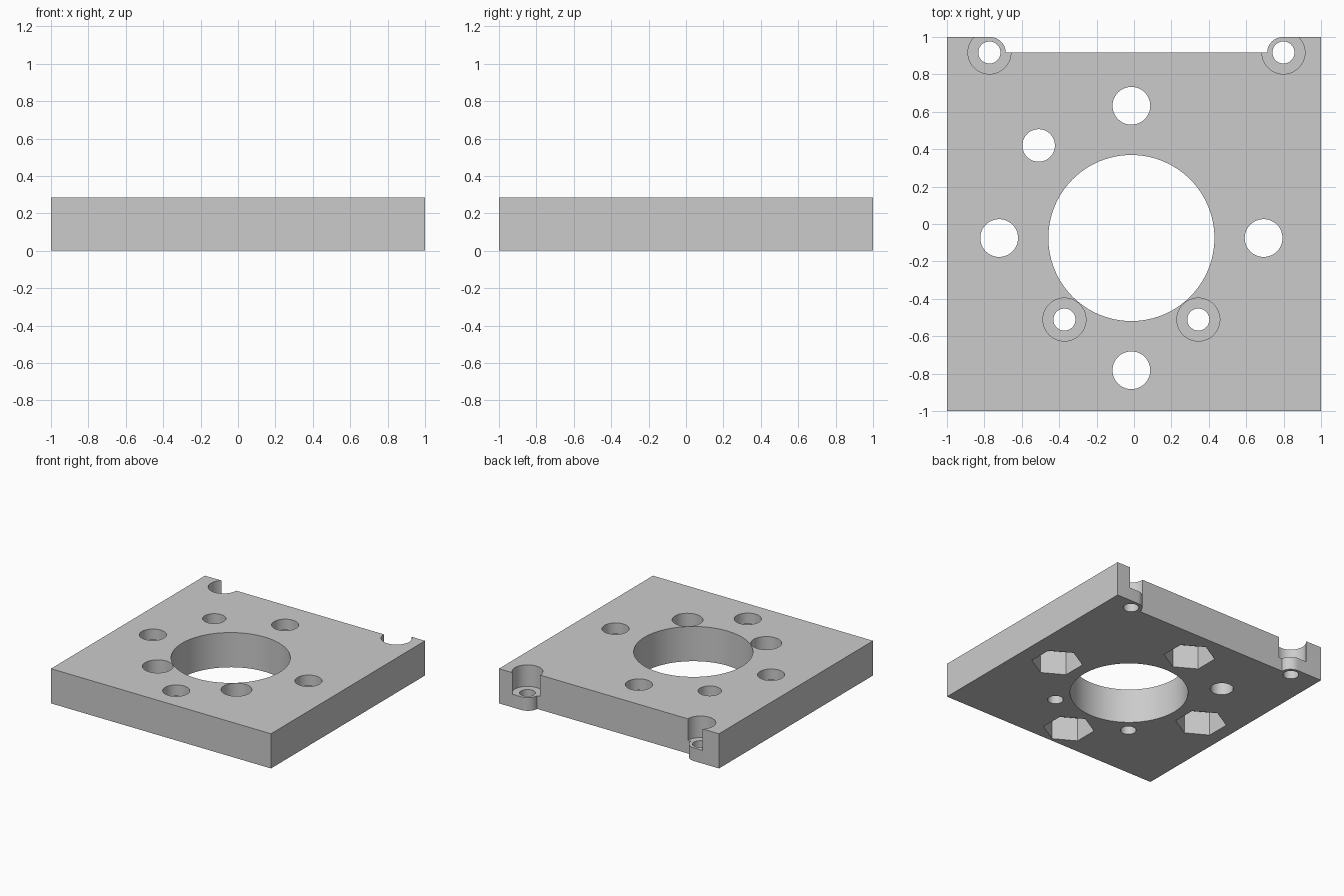
import bpy, bmesh, math

cube = bpy.data.objects.get("Cube")
if cube:
    bpy.data.objects.remove(cube, do_unlink=True)

HEIGHT = 0.285
SEAT = 0.108          # floor of the screw counterbores
NUT_TOP = 0.195       # ceiling of the nut pockets
CX, CY = -0.014, -0.075
BACK_Y = 0.917
EAR_L, EAR_R = -0.773, 0.799

grey = bpy.data.materials.new("plain grey")
grey.use_nodes = True
colour = (0.6, 0.6, 0.6, 1)
grey.diffuse_color = colour
grey.node_tree.nodes["Principled BSDF"].inputs["Base Color"].default_value = colour


def prism(name, outline, z0, z1):
    """Extrude a closed xy outline from z0 to z1."""
    bm = bmesh.new()
    face = bm.faces.new([bm.verts.new((x, y, z0)) for x, y in outline])
    out = bmesh.ops.extrude_face_region(bm, geom=[face])
    verts = [v for v in out["geom"] if isinstance(v, bmesh.types.BMVert)]
    bmesh.ops.translate(bm, verts=verts, vec=(0, 0, z1 - z0))
    bmesh.ops.recalc_face_normals(bm, faces=bm.faces)
    mesh = bpy.data.meshes.new(name)
    bm.to_mesh(mesh)
    bm.free()
    mesh.materials.append(grey)
    obj = bpy.data.objects.new(name, mesh)
    bpy.context.collection.objects.link(obj)
    return obj


def arc(x, y, rx, ry, start, end, steps):
    angles = [math.radians(start + (end - start) * i / steps) for i in range(steps + 1)]
    return [(x + rx * math.cos(a), y + ry * math.sin(a)) for a in angles]


# Square plate with a recessed back edge between two rounded ears
ear = 1 - BACK_Y
outline = [(-1, -1), (1, -1), (1, 1)]
outline += arc(EAR_R, BACK_Y, 0.087, ear, 90, 180, 12)
outline += arc(EAR_L, BACK_Y, 0.087, ear, 0, 90, 12)
outline += [(-1, 1)]
plate = prism("mounting_plate", outline, 0, HEIGHT)
bpy.context.view_layer.objects.active = plate
plate.select_set(True)


def cut(x, y, radius, z0=-0.1, z1=HEIGHT + 0.1, sides=48, turn=0):
    """Remove a round or polygonal hole from the plate."""
    ring = arc(x, y, radius, radius, turn, turn + 360, sides)[:-1]
    cutter = prism("hole_cutter", ring, z0, z1)
    cutter.hide_render = True
    mod = plate.modifiers.new("hole", 'BOOLEAN')
    mod.operation = 'DIFFERENCE'
    mod.solver = 'EXACT'
    mod.object = cutter
    bpy.ops.object.modifier_apply(modifier=mod.name)
    bpy.data.objects.remove(cutter, do_unlink=True)


# Central bore and the single plain hole
cut(CX, CY, 0.444, sides=96)
cut(-0.51, 0.42, 0.087)

# Four bolt holes around the bore with hexagonal nut pockets underneath
for i in range(4):
    a = i * math.pi / 2
    x, y = CX + 0.707 * math.cos(a), CY + 0.707 * math.sin(a)
    cut(x, y, 0.101)
    cut(x, y, 0.193, z1=NUT_TOP, sides=6, turn=30)

# Four counterbored screw holes, two of them open at the ears
for x, y in [(CX - 0.358, -0.511), (CX + 0.358, -0.511), (EAR_L, BACK_Y), (EAR_R, BACK_Y)]:
    cut(x, y, 0.059)
    cut(x, y, 0.115, z0=SEAT)

bpy.ops.object.shade_smooth_by_angle(angle=math.radians(30))
